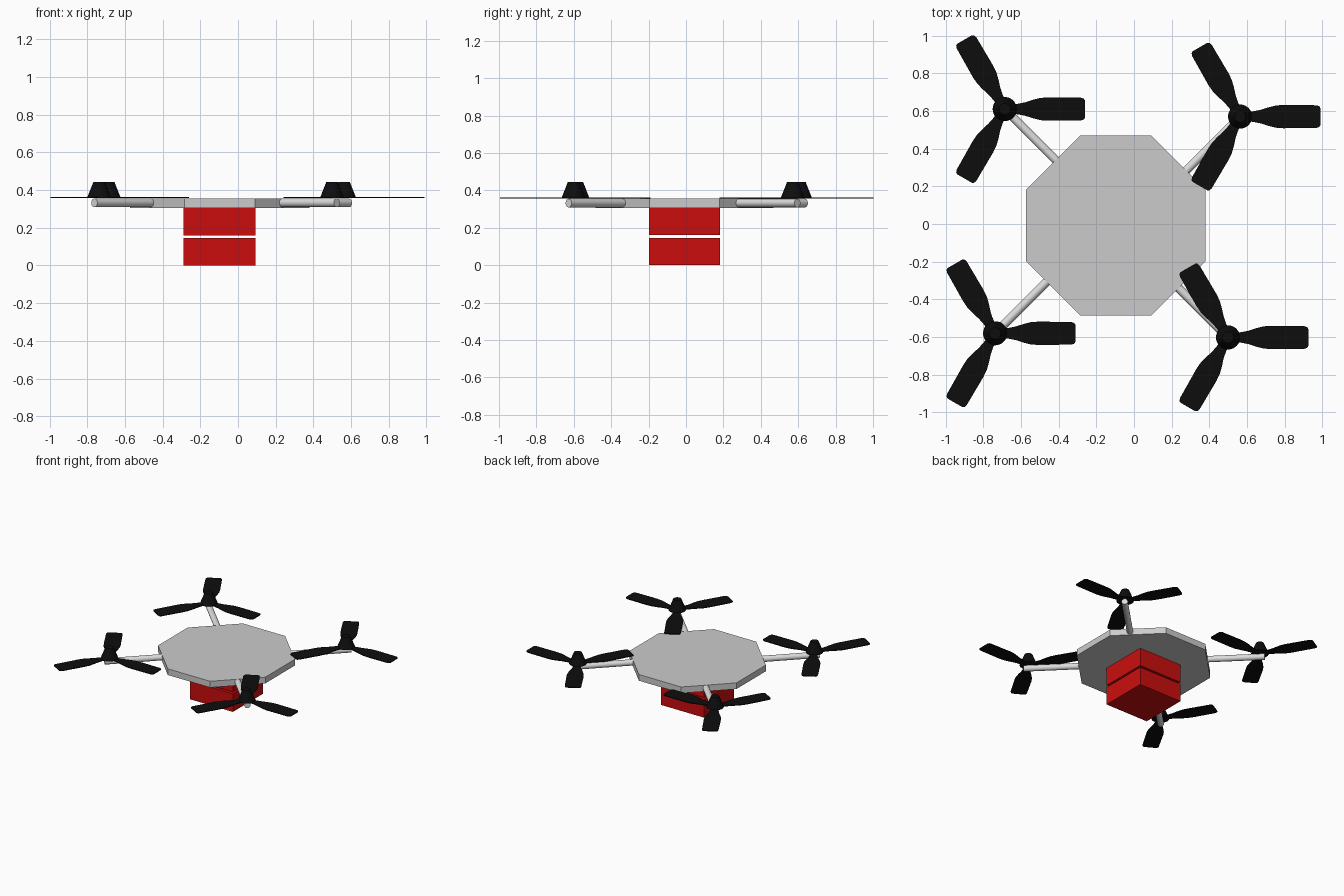
import bpy, bmesh, math
from mathutils import Matrix, Vector

if "Cube" in bpy.data.objects:
    bpy.data.objects.remove(bpy.data.objects["Cube"])


def material(name, color):
    m = bpy.data.materials.new(name)
    m.use_nodes = True
    m.diffuse_color = (*color, 1)
    m.node_tree.nodes["Principled BSDF"].inputs["Base Color"].default_value = (*color, 1)
    return m


GREY = material("light grey", (0.6, 0.6, 0.6))
SILVER = material("pale silver", (0.72, 0.72, 0.72))
RED = material("red", (0.6, 0.004, 0.004))
BLACK = material("black", (0.004, 0.004, 0.004))


def finish(bm, name, mat, smooth=False):
    bmesh.ops.recalc_face_normals(bm, faces=bm.faces)
    mesh = bpy.data.meshes.new(name)
    bm.to_mesh(mesh)
    bm.free()
    mesh.materials.append(mat)
    ob = bpy.data.objects.new(name, mesh)
    bpy.context.collection.objects.link(ob)
    if smooth:
        bpy.ops.object.select_all(action="DESELECT")
        bpy.context.view_layer.objects.active = ob
        ob.select_set(True)
        bpy.ops.object.shade_smooth_by_angle(angle=math.radians(35))
    return ob


CX, CY = -0.097, -0.008

# Octagonal body plate
half, side = 0.477, 0.188
bm = bmesh.new()
corners = []
for k in range(4):
    turn = Matrix.Rotation(k * math.pi / 2, 3, "Z")
    corners += [turn @ Vector((half, -side, 0)), turn @ Vector((half, side, 0))]
base = bm.faces.new([bm.verts.new((c.x + CX, c.y + CY, 0.305)) for c in corners])
top = bmesh.ops.extrude_face_region(bm, geom=[base])["geom"]
bmesh.ops.translate(bm, vec=(0, 0, 0.05),
                    verts=[v for v in top if isinstance(v, bmesh.types.BMVert)])
finish(bm, "body_plate", GREY)

# Two stacked cargo boxes with a narrow gap
for name, low, high in (("lower_box", 0, 0.145), ("upper_box", 0.16, 0.305)):
    bm = bmesh.new()
    bmesh.ops.create_cube(bm, size=1)
    bmesh.ops.scale(bm, vec=(0.382, 0.382, high - low), verts=bm.verts)
    bmesh.ops.translate(bm, vec=(CX, CY, (low + high) / 2), verts=bm.verts)
    finish(bm, name, RED)


def arm(name, hub, sx, sy):
    length = 0.46
    bm = bmesh.new()
    bmesh.ops.create_cone(bm, cap_ends=True, segments=32, radius1=0.023,
                          radius2=0.023, depth=length)
    direction = Vector((sx, sy, 0)).normalized()
    mid = Vector((*hub, 0.332)) + direction * (0.036 - length / 2)
    turn = direction.to_track_quat("Z", "Y").to_matrix().to_4x4()
    bm.transform(Matrix.Translation(mid) @ turn)
    finish(bm, name, SILVER, True)


# Half widths of a blade from root to tip
STATIONS = [(0.03, 0.024), (0.07, 0.028), (0.11, 0.036), (0.15, 0.049),
            (0.19, 0.059), (0.23, 0.062), (0.405, 0.06), (0.42, 0.055), (0.426, 0.045)]


def propeller(name, hub):
    # Cone hub
    bm = bmesh.new()
    bmesh.ops.create_cone(bm, cap_ends=True, segments=32, radius1=0.064, radius2=0.03,
                          depth=0.086, matrix=Matrix.Translation((*hub, 0.401)))
    finish(bm, name + "_hub", BLACK, True)
    # Three thin blades
    bm = bmesh.new()
    for k in range(3):
        place = Matrix.Translation((*hub, 0.36)) @ Matrix.Rotation(k * math.tau / 3, 4, "Z")
        rings = []
        for r, w in STATIONS:
            ring = [(r, -w, -0.003), (r, w, -0.003), (r, w, 0.003), (r, -w, 0.003)]
            rings.append([bm.verts.new(place @ Vector(p)) for p in ring])
        for a, b in zip(rings, rings[1:]):
            for i in range(4):
                j = (i + 1) % 4
                bm.faces.new((a[i], a[j], b[j], b[i]))
        bm.faces.new(rings[0])
        bm.faces.new(rings[-1])
    finish(bm, name + "_blades", BLACK, True)


# Four rotors on diagonal arms
for name, hub, sx, sy in (("back_left", (0.563, 0.57), 1, 1),
                          ("back_right", (-0.686, 0.61), -1, 1),
                          ("front_right", (-0.737, -0.58), -1, -1),
                          ("front_left", (0.499, -0.602), 1, -1)):
    arm(name + "_arm", hub, sx, sy)
    propeller(name + "_propeller", hub)
